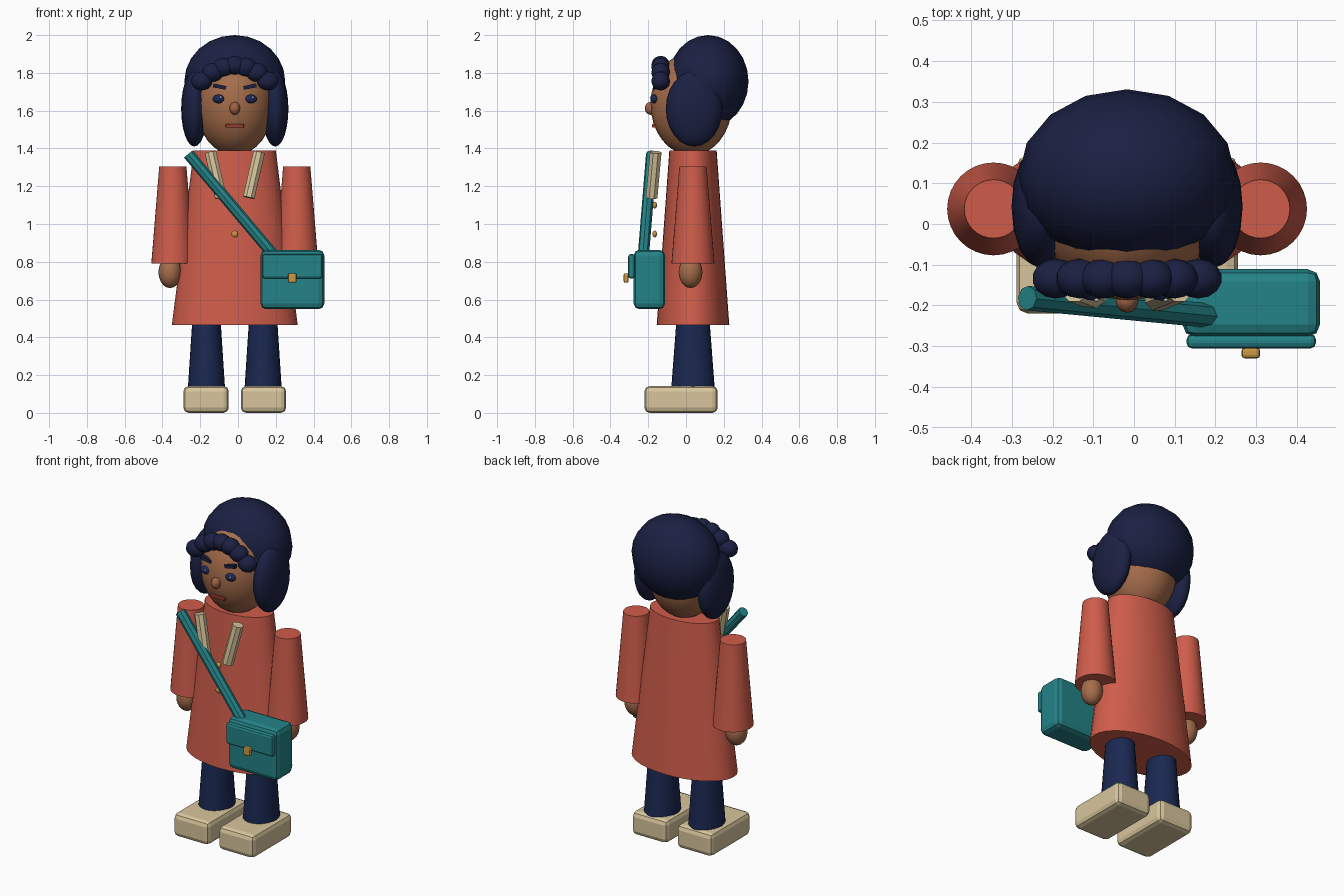
import bpy, bmesh, math
from mathutils import Matrix, Vector

if "Cube" in bpy.data.objects:
    bpy.data.objects.remove(bpy.data.objects["Cube"])

CX = -0.017   # the figure's own centre line (the bag shifts the bounding box)
CY = 0.037


def material(name, r, g, b):
    m = bpy.data.materials.new(name)
    m.diffuse_color = tuple((c / 255) ** 2.2 for c in (r, g, b)) + (1,)
    m.use_nodes = True
    m.node_tree.nodes["Principled BSDF"].inputs["Base Color"].default_value = m.diffuse_color
    return m


COAT = material("coat_red", 206, 93, 76)
NAVY = material("trouser_navy", 32, 44, 82)
HAIR = material("hair_navy", 32, 37, 68)
SKIN = material("skin", 164, 108, 76)
NOSE = material("nose_skin", 158, 98, 70)
LIP = material("lip", 150, 62, 46)
CREAM = material("cream", 215, 196, 155)
TEAL = material("teal", 40, 130, 134)
GOLD = material("gold", 200, 150, 70)
EYE = material("eye_navy", 34, 46, 88)
WHITE = material("white", 245, 245, 245)


def finish(name, bm, mat, smooth_angle=None):
    me = bpy.data.meshes.new(name)
    bmesh.ops.recalc_face_normals(bm, faces=bm.faces)
    bm.to_mesh(me)
    bm.free()
    me.materials.append(mat)
    if smooth_angle:
        me.polygons.foreach_set("use_smooth", [True] * len(me.polygons))
        me.set_sharp_from_angle(angle=math.radians(smooth_angle))
    ob = bpy.data.objects.new(name, me)
    bpy.context.scene.collection.objects.link(ob)
    return ob


def ball(name, loc, radii, mat, seg=16, rings=12):
    bm = bmesh.new()
    bmesh.ops.create_uvsphere(bm, u_segments=seg, v_segments=rings, radius=1,
                              matrix=Matrix.LocRotScale(Vector(loc), None, Vector(radii)))
    return finish(name, bm, mat, 60)


def frustum(name, x, y, z0, z1, r0, r1, mat, y_scale=1, seg=32):
    bm = bmesh.new()
    m = Matrix.LocRotScale(Vector((x, y, (z0 + z1) / 2)), None, Vector((1, y_scale, 1)))
    bmesh.ops.create_cone(bm, cap_ends=True, segments=seg, radius1=r0, radius2=r1,
                          depth=z1 - z0, matrix=m)
    return finish(name, bm, mat, 40)


def rod(name, a, b, r, mat, seg=8):
    a, b = Vector(a), Vector(b)
    d = b - a
    m = Matrix.Translation((a + b) / 2) @ d.to_track_quat('Z', 'Y').to_matrix().to_4x4()
    bm = bmesh.new()
    bmesh.ops.create_cone(bm, cap_ends=True, segments=seg, radius1=r, radius2=r,
                          depth=d.length, matrix=m)
    return finish(name, bm, mat)


def box(name, loc, size, mat, bevel=0.0, tilt=0.0):
    bm = bmesh.new()
    m = (Matrix.Translation(loc) @ Matrix.Rotation(tilt, 4, 'Y')
         @ Matrix.Diagonal((*size, 1)))
    bmesh.ops.create_cube(bm, size=1, matrix=m)
    if bevel:
        bmesh.ops.bevel(bm, geom=bm.edges[:], offset=bevel, segments=2,
                        profile=0.5, affect='EDGES', clamp_overlap=True)
    return finish(name, bm, mat)


# Coat body and head
frustum("coat", CX, CY, 0.465, 1.39, 0.333, 0.217, COAT, 0.577)
ball("head", (CX, 0.028, 1.635), (0.205, 0.216, 0.272), SKIN, 24, 16)

# Hair: back cap
ball("hair_cap", (CX, 0.117, 1.755), (0.267, 0.214, 0.245), HAIR, 16, 12)

# Hair: fringe of seven curls in an arch
for i in range(-3, 4):
    t = i / 3
    ball(f"fringe_curl_{i + 4}", (CX + 0.175 * t, -0.134, 1.84 - 0.083 * t * t),
         (0.058, 0.049, 0.05), HAIR, 14, 10)

# Paired parts, left and right of the centre line
for side, s in (("left", -1), ("right", 1)):
    ball(f"{side}_hair_lobe", (CX + s * 0.214, 0.043, 1.61), (0.07, 0.15, 0.2), HAIR)
    ball(f"{side}_eye", (CX + s * 0.085, -0.168, 1.662), (0.032, 0.02, 0.023), EYE)
    ball(f"{side}_eye_glint", (CX + s * 0.085 + 0.01, -0.186, 1.67),
         (0.006, 0.005, 0.006), WHITE, 8, 6)
    box(f"{side}_eyebrow", (CX + s * 0.08, -0.162, 1.727), (0.07, 0.024, 0.02), HAIR,
        tilt=-s * 0.2)
    frustum(f"{side}_sleeve", CX + s * 0.328, CY, 0.79, 1.305, 0.114, 0.072, COAT)
    ball(f"{side}_hand", (CX + s * 0.343, 0.024, 0.745), (0.061, 0.063, 0.084), SKIN)
    frustum(f"{side}_leg", CX + s * 0.15, CY, 0.12, 0.52, 0.099, 0.073, NAVY, 1.17, 24)
    box(f"{side}_shoe", (CX + s * 0.152, -0.026, 0.071), (0.24, 0.388, 0.142), CREAM, 0.028)
    rod(f"{side}_lapel", (CX + s * 0.129, -0.16, 1.38), (CX + s * 0.074, -0.182, 1.14),
        0.033, CREAM)

# Nose and mouth
ball("nose", (CX, -0.188, 1.612), (0.028, 0.03, 0.034), NOSE)
box("mouth", (CX, -0.168, 1.52), (0.097, 0.022, 0.02), LIP, 0.004)

# Coat buttons
for i, z in enumerate((1.10, 0.947)):
    ball(f"button_{i + 1}", (CX, -0.165, z), (0.018, 0.012, 0.018), GOLD, 12, 8)

# Shoulder bag: strap, body, flap and clasp
rod("bag_strap", (-0.262, -0.182, 1.37), (0.185, -0.225, 0.84), 0.03, TEAL)
box("bag_body", (0.288, -0.194, 0.706), (0.338, 0.166, 0.314), TEAL, 0.03)
box("bag_flap", (0.288, -0.288, 0.776), (0.318, 0.036, 0.13), TEAL, 0.014)
box("bag_clasp", (0.287, -0.317, 0.714), (0.046, 0.026, 0.05), GOLD, 0.008)
